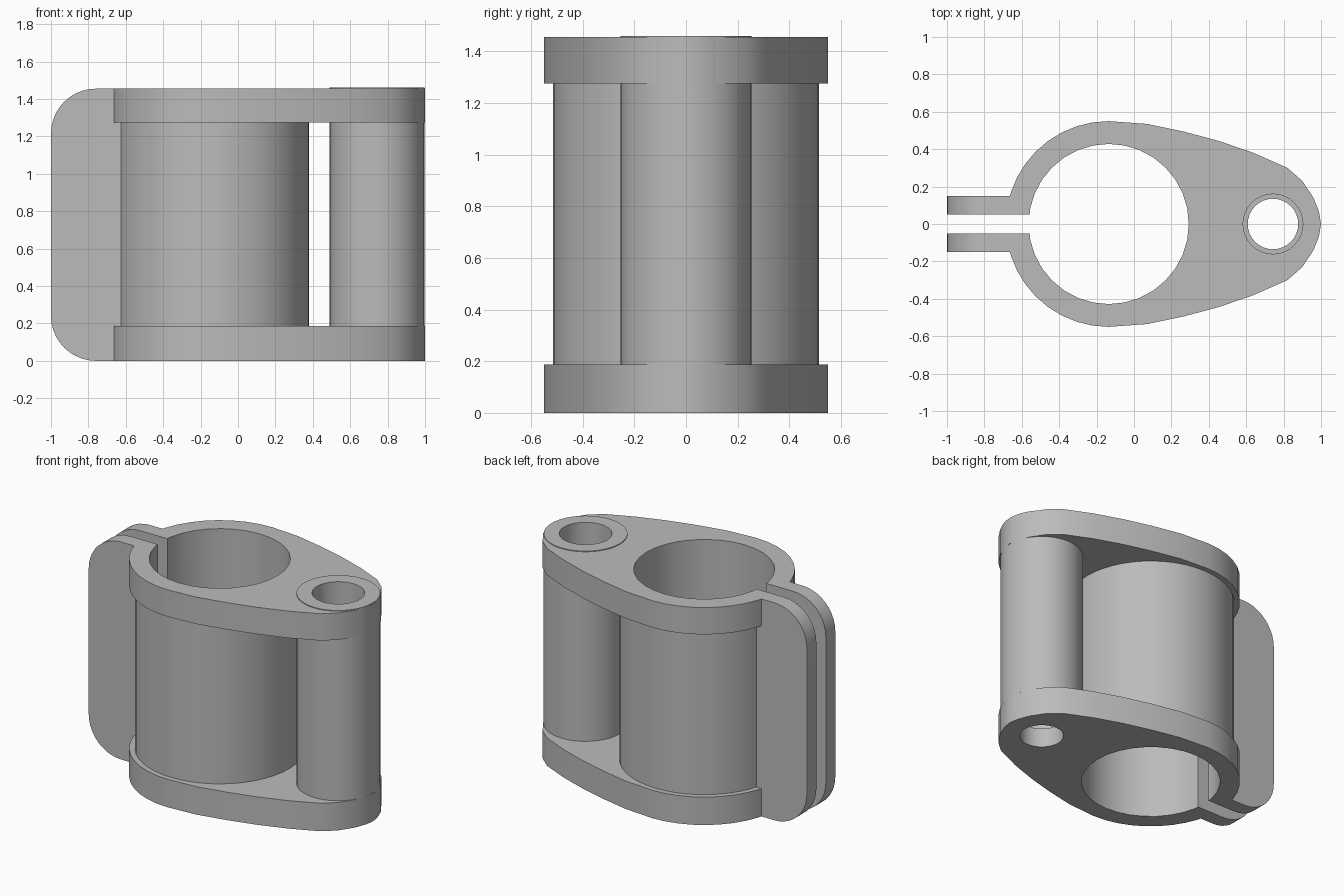
import bpy, bmesh
from math import sin, cos, pi, radians
from mathutils import Matrix

cube = bpy.data.objects.get("Cube")
if cube:
    bpy.data.objects.remove(cube)

grey = bpy.data.materials.new("plain grey")
grey.use_nodes = True
grey.diffuse_color = (0.5, 0.5, 0.5, 1)
grey.node_tree.nodes["Principled BSDF"].inputs["Base Color"].default_value = (0.5, 0.5, 0.5, 1)

CLAMP_X, PIN_X = -0.135, 0.743
PLATE, TOP, HEIGHT = 0.187, 1.275, 1.455


def arc(cx, cy, r, start, end, n):
    """Points along an arc, angles in degrees, both ends included."""
    angles = [radians(start + (end - start) * i / n) for i in range(n + 1)]
    return [(cx + r * cos(a), cy + r * sin(a)) for a in angles]


def circle(cx, cy, r, n=32):
    return arc(cx, cy, r, 0, 360, n)[:-1]


def prism(name, outline, low, high, upright=False):
    """Extrude an outline along z, or along y when upright."""
    bm = bmesh.new()
    face = bm.faces.new([bm.verts.new((u, v, low)) for u, v in outline])
    out = bmesh.ops.extrude_face_region(bm, geom=[face])
    verts = [g for g in out["geom"] if isinstance(g, bmesh.types.BMVert)]
    bmesh.ops.translate(bm, verts=verts, vec=(0, 0, high - low))
    if upright:
        bm.transform(Matrix(((1, 0, 0, 0), (0, 0, 1, 0), (0, 1, 0, 0), (0, 0, 0, 1))))
    bmesh.ops.recalc_face_normals(bm, faces=bm.faces)
    mesh = bpy.data.meshes.new(name)
    bm.to_mesh(mesh)
    bm.free()
    mesh.materials.append(grey)
    obj = bpy.data.objects.new(name, mesh)
    bpy.context.collection.objects.link(obj)
    return obj


def finish(obj, cutters):
    """Cut the openings, then smooth the round walls."""
    bpy.ops.object.select_all(action='DESELECT')
    bpy.context.view_layer.objects.active = obj
    obj.select_set(True)
    for cutter in cutters:
        mod = obj.modifiers.new("cut", 'BOOLEAN')
        mod.operation, mod.solver, mod.object = 'DIFFERENCE', 'EXACT', cutter
        bpy.ops.object.modifier_apply(modifier=mod.name)
    bpy.ops.object.shade_smooth_by_angle(angle=radians(30))


# Cutters
bore = prism("bore_cutter", circle(CLAMP_X, 0, 0.428), -1, 2)
slot = prism("slot_cutter", [(-1.2, -0.05), (-0.3, -0.05), (-0.3, 0.05), (-1.2, 0.05)], -1, 2)
pin_seat = prism("pin_seat_cutter", circle(PIN_X, 0, 0.2), 0.5, 2)
pin_hole = prism("pin_hole_cutter", circle(PIN_X, 0, 0.135), -1, 2)
pin_wide = prism("pin_wide_cutter", circle(PIN_X, 0, 0.16), 0.13, 2)
bolt = prism("bolt_cutter", circle(-0.835, 0.76, 0.075), -1, 1, True)
cutters = [bore, slot, pin_seat, pin_hole, pin_wide, bolt]

# Teardrop end plates
side = [(0.07, 0.535), (0.27, 0.493), (0.45, 0.445), (0.64, 0.38), (0.82, 0.3)]
nose = [(0.9, 0.23), (0.96, 0.14), (0.99, 0.06)]
half = arc(CLAMP_X, 0, 0.55, 180, 90, 10)[1:] + side + nose
outline = ([(CLAMP_X - 0.55, 0)] + half + [(1, 0)]
           + [(x, -y) for x, y in reversed(half)])
finish(prism("bottom_plate", outline, 0, PLATE), [bore, slot, pin_hole, pin_wide])
finish(prism("top_plate", outline, TOP, HEIGHT), [bore, slot, pin_seat])

# Split clamp barrel and pin sleeve
finish(prism("clamp_barrel", circle(CLAMP_X, 0, 0.515, 48), PLATE, TOP), [bore, slot])
finish(prism("pin_sleeve", circle(PIN_X, 0, 0.254, 40), PLATE, HEIGHT + 0.005), [pin_wide])

# Rounded clamp tabs on both sides of the slot
R = 0.24
tab = ([(-0.6, 0), (-0.6, HEIGHT)]
       + arc(-1 + R, HEIGHT - R, R, 90, 180, 10)
       + arc(-1 + R, R, R, 180, 270, 10))
for name, low in (("front_tab", -0.15), ("back_tab", 0.05)):
    finish(prism(name, tab, low, low + 0.1, True), [bolt])

for cutter in cutters:
    bpy.data.objects.remove(cutter)
